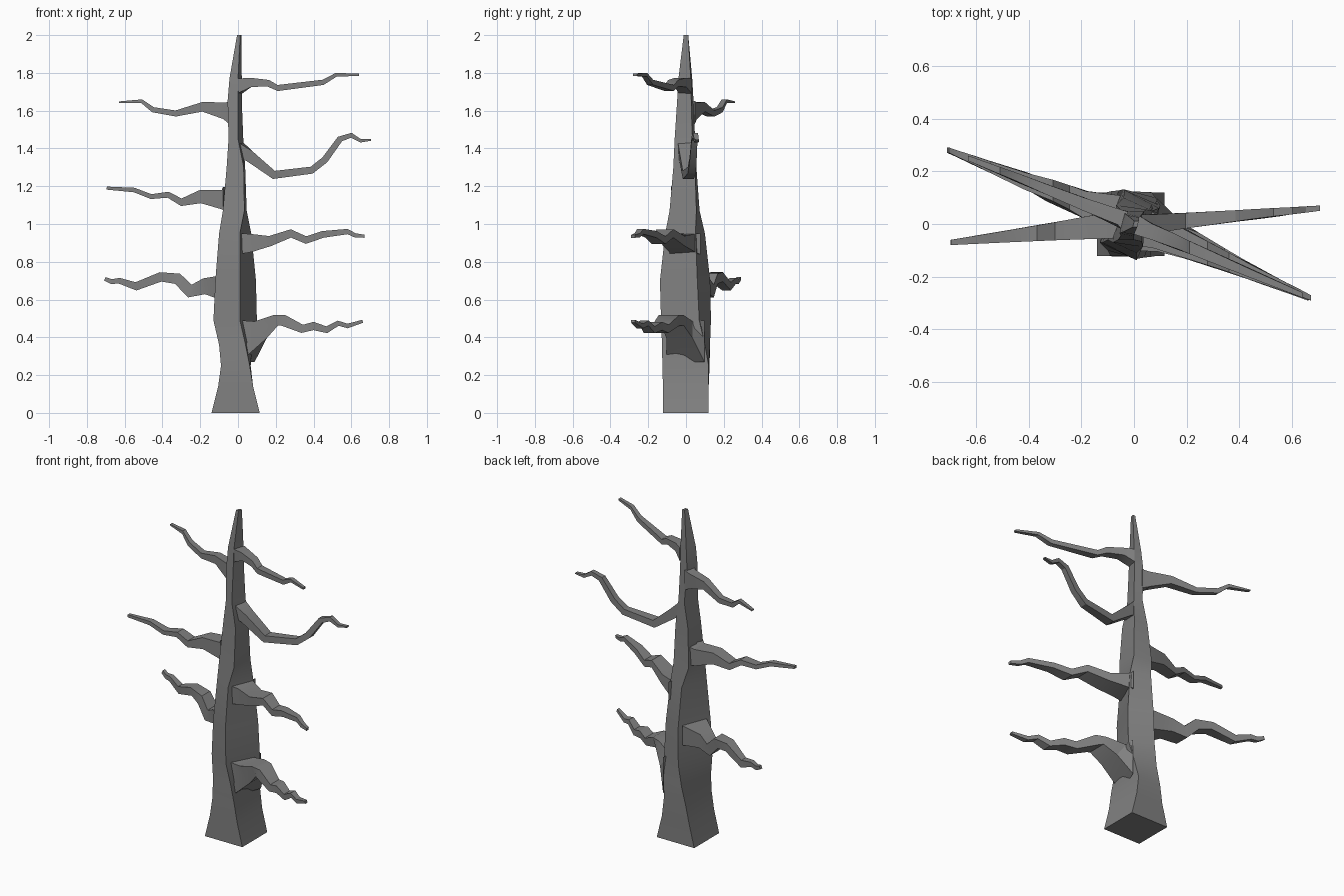
import bpy, bmesh, math
from mathutils import Vector

bark = bpy.data.materials.new("dark_bark")
bark.diffuse_color = (.22, .22, .22, 1)


def loft(name, rings):
    """Join four-cornered rings into a closed solid with crisp edges."""
    bm = bmesh.new()
    loops = [[bm.verts.new(p) for p in ring] for ring in rings]
    for a, b in zip(loops, loops[1:]):
        for i in range(4):
            j = (i + 1) % 4
            bm.faces.new((a[i], a[j], b[j], b[i]))
    bm.faces.new(loops[0][::-1])
    bm.faces.new(loops[-1])
    bmesh.ops.recalc_face_normals(bm, faces=bm.faces)
    mesh = bpy.data.meshes.new(name)
    bm.to_mesh(mesh)
    bm.free()
    mesh.materials.append(bark)
    obj = bpy.data.objects.new(name, mesh)
    bpy.context.collection.objects.link(obj)
    bpy.ops.object.select_all(action='DESELECT')
    obj.select_set(True)
    bpy.context.view_layer.objects.active = obj
    bpy.ops.object.shade_smooth_by_angle(angle=math.radians(30))
    return obj


def branch(name, y_root, y_tip, w_root, path, flare=1.0):
    """Crooked tapering limb; path holds (x, z, half thickness)."""
    pts = [Vector((x, z)) for x, z, _ in path]
    x_tip = path[-1][0]
    rings = []
    for i, (x, z, h) in enumerate(path):
        t = x / x_tip
        y = y_root + (y_tip - y_root) * t
        w = w_root + (0.01 - w_root) * t ** 0.8
        slant = 0
        if i == 0:
            # the root follows the slanted trunk side
            n = Vector((0, 1))
            w *= flare
            slant = 0.38 * w
        else:
            d = (pts[min(i + 1, len(pts) - 1)] - pts[i - 1]).normalized()
            n = Vector((-d.y, d.x))
            if n.y < 0:
                n = -n
        rings.append([(x + n.x * h * s + slant * q, y + w * q, z + n.y * h * s)
                      for s, q in ((-1, -1), (-1, 1), (1, 1), (1, -1))])
    return loft(name, rings)


# Trunk: z, then front-left, front-right, back-right corners
trunk = [
    (0.00, (-.14, -.122), (.115, -.122), (.115, .12)),
    (0.14, (-.105, -.122), (.08, -.122), (.08, .12)),
    (0.25, (-.09, -.12), (.062, -.125), (.067, .12)),
    (0.36, (-.10, -.10), (.04, -.127), (.082, .10)),
    (0.49, (-.13, -.07), (.01, -.132), (.10, .07)),
    (0.70, (-.12, -.07), (.01, -.138), (.095, .06)),
    (0.95, (-.10, -.06), (.01, -.11), (.07, .05)),
    (1.07, (-.08, -.07), (.034, -.087), (.046, .055)),
    (1.30, (-.06, -.06), (.03, -.067), (.038, .048)),
    (1.45, (-.05, -.045), (0, -.06), (.028, .033)),
    (1.65, (-.055, -.035), (0, -.047), (.02, .028)),
    (1.77, (-.045, -.032), (0, -.04), (.02, .025)),
    (2.00, (-.005, -.012), (.012, -.012), (.018, .012)),
]
rings = []
for z, fl, fr, br in trunk:
    bl = (fl[0] + br[0] - fr[0], fl[1] + br[1] - fr[1])
    rings.append([(x, y, z) for x, y in (fl, fr, br, bl)])
loft("trunk", rings)

# Right-hand branches, bottom to top
branch("branch_right_low", .02, -.28, .09, [
    (.05, .38, .11), (.12, .44, .055), (.20, .49, .03), (.24, .49, .03),
    (.34, .445, .022), (.40, .46, .022), (.47, .44, .018),
    (.53, .475, .014), (.58, .46, .012), (.66, .485, .008)], 1.25)
branch("branch_right_middle", .01, -.28, .08, [
    (.035, .895, .055), (.07, .90, .048), (.17, .91, .027), (.28, .95, .022),
    (.36, .915, .02), (.45, .945, .018), (.58, .96, .014),
    (.62, .94, .011), (.67, .935, .008)], 1.1)
branch("branch_right_upper", -.005, .06, .04, [
    (.01, 1.39, .045), (.06, 1.36, .03), (.19, 1.26, .022), (.39, 1.285, .019),
    (.46, 1.34, .018), (.54, 1.45, .016), (.60, 1.47, .013),
    (.65, 1.44, .009), (.705, 1.445, .004)])
branch("branch_right_top", 0, -.27, .035, [
    (.008, 1.73, .04), (.07, 1.75, .024), (.16, 1.745, .018), (.21, 1.72, .016),
    (.45, 1.75, .014), (.52, 1.79, .01), (.64, 1.79, .006)])

# Left-hand branches, bottom to top
branch("branch_left_low", 0, .28, .075, [
    (-.08, .665, .06), (-.18, .67, .042), (-.255, .645, .035),
    (-.32, .71, .03), (-.41, .72, .025), (-.54, .67, .022),
    (-.63, .70, .015), (-.67, .695, .013), (-.705, .71, .01)], 1.2)
branch("branch_left_middle", .005, -.07, .06, [
    (-.06, 1.135, .06), (-.09, 1.13, .05), (-.20, 1.145, .035),
    (-.30, 1.115, .02), (-.37, 1.155, .016), (-.46, 1.145, .013),
    (-.55, 1.18, .012), (-.695, 1.19, .008)])
branch("branch_left_top", 0, .25, .035, [
    (-.035, 1.59, .06), (-.07, 1.60, .045), (-.19, 1.62, .025),
    (-.33, 1.585, .016), (-.45, 1.605, .014), (-.51, 1.65, .01),
    (-.63, 1.645, .004)])
